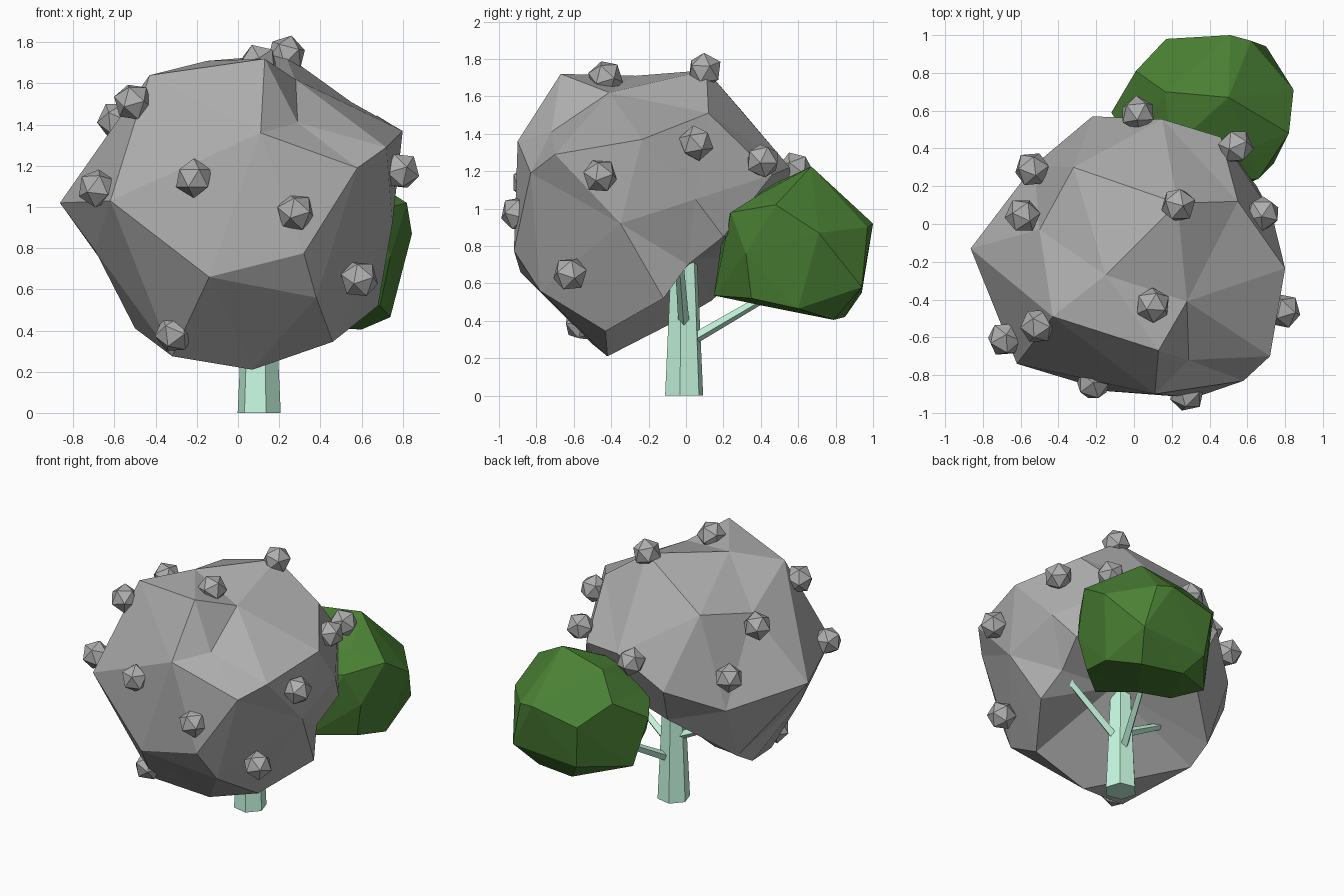
import bpy, bmesh, random
from math import radians
from mathutils import Vector, Euler

if "Cube" in bpy.data.objects:
    bpy.data.objects.remove(bpy.data.objects["Cube"])

random.seed(4)


def material(name, rgb):
    m = bpy.data.materials.new(name)
    m.diffuse_color = (*rgb, 1)
    m.use_nodes = True
    m.node_tree.nodes["Principled BSDF"].inputs["Base Color"].default_value = m.diffuse_color
    return m


mint = material("pale_bark", (0.57, 0.95, 0.75))
green = material("leaf_green", (0.07, 0.22, 0.035))
grey = material("leaf_grey", (0.42, 0.42, 0.42))


def finish(bm, name, mat=None):
    bmesh.ops.recalc_face_normals(bm, faces=bm.faces)
    me = bpy.data.meshes.new(name)
    bm.to_mesh(me)
    bm.free()
    ob = bpy.data.objects.new(name, me)
    bpy.context.collection.objects.link(ob)
    if mat:
        me.materials.append(mat)
    return ob


def faceted_clump(name, points, centre, mat):
    """Low-poly leaf clump: corners joined on a unit sphere, then moved
    to their real places so that dents survive."""
    centre = Vector(centre)
    bm = bmesh.new()
    place = {}
    for p in points:
        v = bm.verts.new((Vector(p) - centre).normalized())
        place[v] = Vector(p)
    bmesh.ops.convex_hull(bm, input=bm.verts)
    for v in bm.verts:
        v.co = place[v]
    return finish(bm, name, mat)


def limb(name, a, b, r1, r2, sides, mat, turn=0):
    """Tapered prism running from a to b."""
    a, b = Vector(a), Vector(b)
    d = b - a
    bm = bmesh.new()
    bmesh.ops.create_cone(bm, cap_ends=True, segments=sides,
                          radius1=r1, radius2=r2, depth=d.length)
    bmesh.ops.rotate(bm, verts=bm.verts, matrix=Euler((0, 0, turn)).to_matrix())
    q = Vector((0, 0, 1)).rotation_difference(d)
    bmesh.ops.rotate(bm, verts=bm.verts, matrix=q.to_matrix())
    bmesh.ops.translate(bm, verts=bm.verts, vec=(a + b) / 2)
    return finish(bm, name, mat)


# Trunk and three side branches
limb("trunk", (0.103, -0.01, 0), (0.103, -0.01, 1.0), 0.107, 0.06, 6, mint, radians(18))
limb("branch_back", (0.11, 0.02, 0.29), (0.32, 0.5, 0.57), 0.03, 0.022, 4, mint)
limb("branch_right", (0.13, -0.01, 0.37), (0.62, -0.04, 0.76), 0.03, 0.022, 4, mint)
limb("branch_left", (0.08, -0.01, 0.44), (-0.2, 0.02, 0.58), 0.03, 0.022, 4, mint)

# Main crown
crown = [
    (-.865, -.13, 1.02), (.13, -.67, 1.72), (-.15, -.27, 1.71), (-.43, -.49, 1.64),
    (-.62, -.74, 1.03), (-.14, -.885, .66), (.32, -.92, .775), (.11, -.9, 1.36),
    (.58, -.83, 1.19), (.80, -.235, 1.37), (.72, -.70, 1.29), (.23, .11, 1.74),
    (.55, .12, 1.51), (-.32, .30, 1.52), (.46, .46, 1.18), (.15, .555, 1.22),
    (-.22, .57, 1.05), (-.53, .31, .9), (.73, .05, 1.05), (.07, -.42, .21),
    (.46, -.43, .345), (.68, -.12, .52), (.75, -.35, .92), (.38, -.78, .56),
    (-.5, -.03, .41), (-.32, -.5, .275), (-.695, -.3, .79), (-.5, .14, .51),
    (-.15, .42, .78), (.3, .35, .86), (.65, .2, .85), (-.5, -.03, 1.46),
    (.28, -.41, 1.62), (.29, -.72, 1.41), (.2, .02, .72), (.61, .01, .70),
]
faceted_clump("main_crown", crown, (0, -.2, 1.02), grey)

# Side crown at the back right
side = [
    (.5, .67, 1.225), (.165, .7, 1.16), (.6, .4, 1.08), (.2, .4, 1.1),
    (.66, .24, .98), (.82, .48, 1.02), (.845, .71, .87), (.62, .97, .9),
    (.51, 1.0, .92), (.17, .98, .85), (.01, .81, 1.0), (-.12, .59, .85),
    (0, .4, .95), (.7, .94, .58), (.2, .94, .55), (.74, .6, .465),
    (.6, .79, .405), (.3, .85, .42), (-.04, .65, .51), (.3, .39, .485),
    (.45, .15, .535), (.1, .3, .6), (.69, .35, .52), (.3, .2, .9),
    (.74, .32, .76), (.08, .46, .49),
]
faceted_clump("side_crown", side, (.37, .57, .8), green)

# Fruit dotted over the main crown
fruit = [
    (-.215, -.84, 1.14), (.28, -.9, .975), (.59, -.62, .65), (-.31, -.56, .385),
    (-.685, -.61, 1.09), (-.51, -.54, 1.51), (-.59, .045, 1.42), (.1, -.43, 1.7),
    (.235, .1, 1.74), (.79, -.46, 1.175), (.68, .055, 1.35), (.54, .41, 1.255),
    (.02, .585, 1.21), (-.54, .29, 1.13),
]
for i, c in enumerate(fruit):
    bm = bmesh.new()
    bmesh.ops.create_icosphere(bm, subdivisions=1, radius=0.096)
    ob = finish(bm, f"fruit_{i + 1}", grey)
    ob.location = c
    ob.rotation_euler = [random.uniform(-.5, .5) for _ in range(3)] if i else (0, 0, 0)
